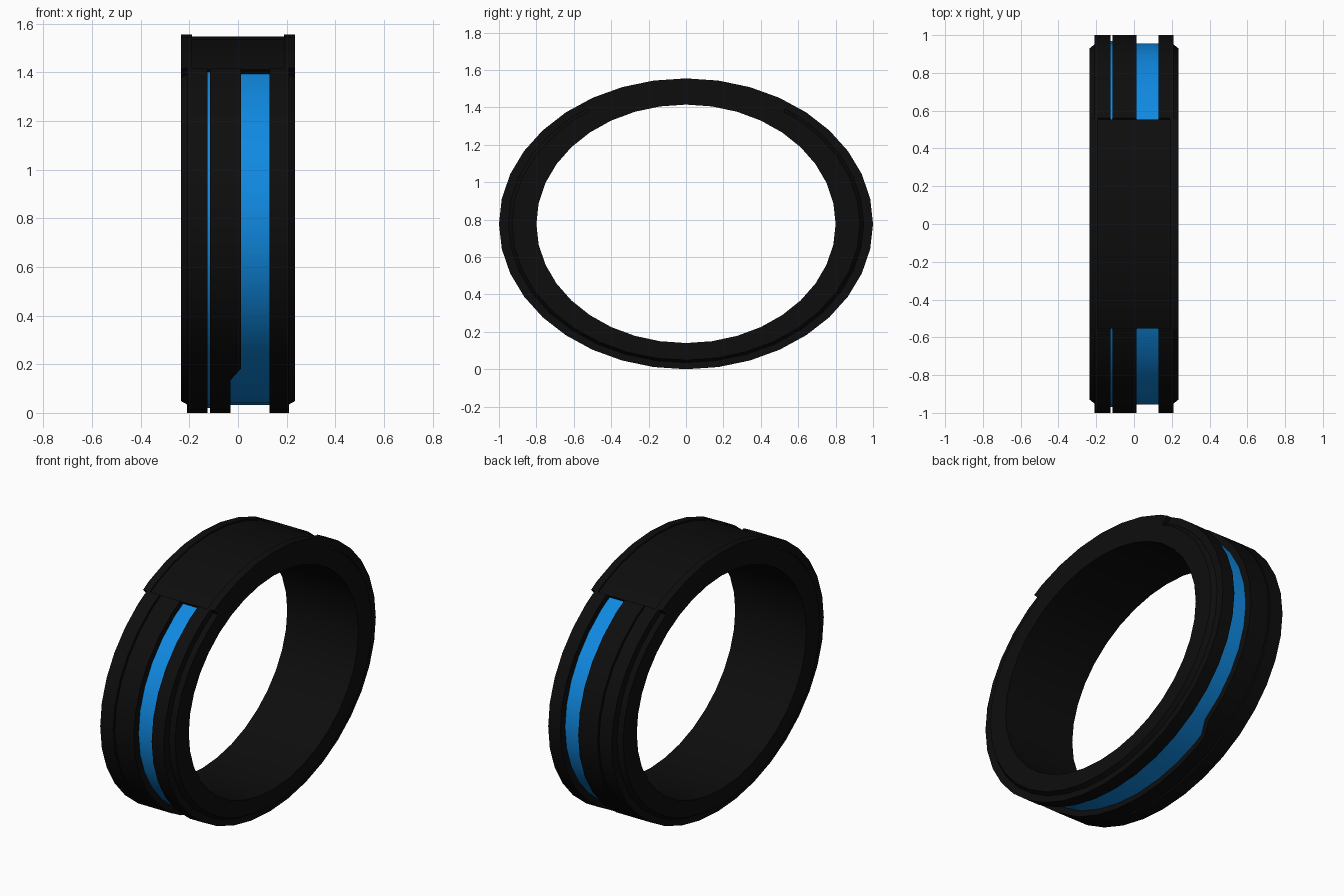
import bpy, bmesh
from math import sin, cos, radians, floor

cube = bpy.data.objects.get("Cube")
if cube:
    bpy.data.objects.remove(cube)


def material(name, color):
    m = bpy.data.materials.new(name)
    m.use_nodes = True
    m.diffuse_color = (*color, 1)
    bsdf = m.node_tree.nodes["Principled BSDF"]
    bsdf.inputs["Base Color"].default_value = (*color, 1)
    bsdf.inputs["Roughness"].default_value = 0.6
    return m


RZ = 0.7775      # vertical half size of the oval
SIDES = 36
CAP = 3.42       # half length of the top plate, in side steps
FLARE = 14       # where the wide stripe starts to open


def vertex(step, depth):
    a = radians(step * 360 / SIDES)
    return (1 - depth) * sin(a), RZ + (RZ - 0.7 * depth) * cos(a)


def on_oval(x, depth, step):
    """Point on the faceted oval, sunk by depth below the outer surface."""
    i = floor(step)
    t = step - i
    p, q = vertex(i, depth), vertex(i + 1, depth)
    return x, p[0] + (q[0] - p[0]) * t, p[1] + (q[1] - p[1]) * t


def band_profile(edge):
    """Grooved cross-section (x, depth); edge is the wide groove's right wall."""
    return [(0.235, 0.2), (0.235, 0.07), (0.21, 0.05), (0.21, 0), (0.13, 0),
            (0.13, 0.045), (edge, 0.045), (edge, 0), (-0.115, 0),
            (-0.115, 0.03), (-0.125, 0.03), (-0.125, 0), (-0.21, 0),
            (-0.21, 0.05), (-0.235, 0.07), (-0.235, 0.2)]


# Top plate section: full-width rims with a shallow recessed plate
P = 0.012
plate = [(0.235, 0.2), (0.235, 0.07), (0.235, 0), (0.19, 0), (0.19, P),
         (0.13, P), (0.01, P), (-0.03, P), (-0.115, P), (-0.118, P),
         (-0.125, P), (-0.19, P), (-0.19, 0), (-0.235, 0),
         (-0.235, 0.07), (-0.235, 0.2)]
narrow, wide = band_profile(0.012), band_profile(-0.03)

# Stations around the oval, starting at the front end of the plate
half = [(CAP, plate), (CAP, narrow)]
half += [(s, narrow) for s in range(4, FLARE + 1)]
half += [(FLARE + 0.6, wide)] + [(s, wide) for s in range(15, 18)]
stations = half + [(18, wide)]
stations += [(SIDES - s, prof) for s, prof in reversed(half)]
stations += [(s, plate) for s in range(33, 40)]

black = material("matte black", (0.004, 0.004, 0.004))
blue = material("bright blue", (0.005, 0.25, 0.75))

# Loft the stations into the closed ring
bm = bmesh.new()
loops = [[bm.verts.new(on_oval(x, d, s)) for x, d in prof] for s, prof in stations]
n = len(plate)
STRIPES = (5, 9)  # groove floors
for k, (s, prof) in enumerate(stations):
    m = (k + 1) % len(stations)
    painted = prof is not plate and stations[m][1] is not plate
    for j in range(n):
        h = (j + 1) % n
        f = bm.faces.new((loops[k][j], loops[k][h], loops[m][h], loops[m][j]))
        f.material_index = int(painted and j in STRIPES)
bmesh.ops.remove_doubles(bm, verts=bm.verts, dist=0.0001)
bmesh.ops.recalc_face_normals(bm, faces=bm.faces)

mesh = bpy.data.meshes.new("ring_band")
bm.to_mesh(mesh)
bm.free()
mesh.materials.append(black)
mesh.materials.append(blue)
ring = bpy.data.objects.new("ring_band", mesh)
bpy.context.collection.objects.link(ring)

bpy.ops.object.select_all(action='DESELECT')
ring.select_set(True)
bpy.context.view_layer.objects.active = ring
bpy.ops.object.shade_smooth_by_angle(angle=radians(25))
